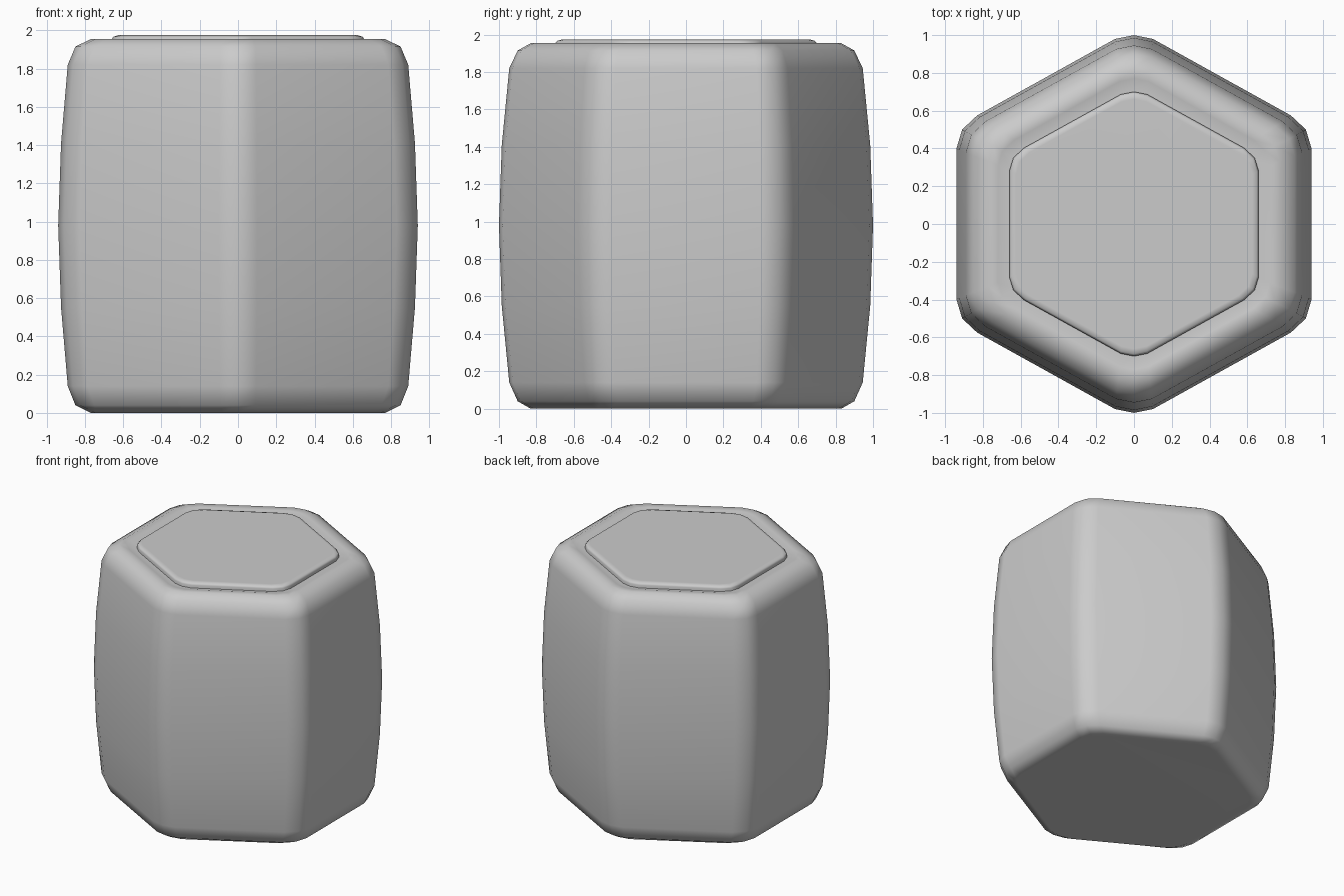
import bpy, bmesh, math

if "Cube" in bpy.data.objects:
    bpy.data.objects.remove(bpy.data.objects["Cube"])

# Quarter of the softened hexagon outline at the widest height
QUARTER = [(0.94, 0.40), (0.91, 0.50), (0.83, 0.575), (0.10, 0.98)]
OUTLINE = (QUARTER + [(0.0, 1.0)]
           + [(-x, y) for x, y in reversed(QUARTER)]
           + [(-x, -y) for x, y in QUARTER]
           + [(0.0, -1.0)]
           + [(x, -y) for x, y in reversed(QUARTER)])


def hex_loft(name, rings):
    """Skin stacked outlines; each ring is (half width x, half width y, z)."""
    bm = bmesh.new()
    loops = [[bm.verts.new((x * hx / 0.94, y * hy, z)) for x, y in OUTLINE]
             for hx, hy, z in rings]
    n = len(OUTLINE)
    for a, b in zip(loops, loops[1:]):
        for i in range(n):
            j = (i + 1) % n
            bm.faces.new((a[i], a[j], b[j], b[i]))
    bm.faces.new(loops[0][::-1])
    bm.faces.new(loops[-1])
    bmesh.ops.recalc_face_normals(bm, faces=bm.faces)
    me = bpy.data.meshes.new(name)
    bm.to_mesh(me)
    bm.free()
    ob = bpy.data.objects.new(name, me)
    bpy.context.collection.objects.link(ob)
    bpy.ops.object.select_all(action='DESELECT')
    ob.select_set(True)
    bpy.context.view_layer.objects.active = ob
    bpy.ops.object.shade_smooth_by_angle(angle=math.radians(50))
    wn = ob.modifiers.new("Weighted normals", 'WEIGHTED_NORMAL')
    wn.keep_sharp = True
    return ob


# Bulging body with bevelled ends and a shallow dip inside the top rim
side = [(0.77, 0.83, 0.0), (0.85, 0.90, 0.04), (0.89, 0.945, 0.14),
        (0.925, 0.985, 0.55), (0.94, 1.0, 0.98), (0.925, 0.985, 1.41),
        (0.89, 0.945, 1.82), (0.85, 0.90, 1.915), (0.77, 0.83, 1.954)]
hex_loft("barrel_body", side + [(0.72, 0.77, 1.95), (0.65, 0.69, 1.93)])

# Flat lid panel standing slightly above the rim
hex_loft("lid_panel", [(0.66, 0.70, 1.92), (0.66, 0.70, 1.955),
                       (0.65, 0.688, 1.967), (0.625, 0.66, 1.975)])
